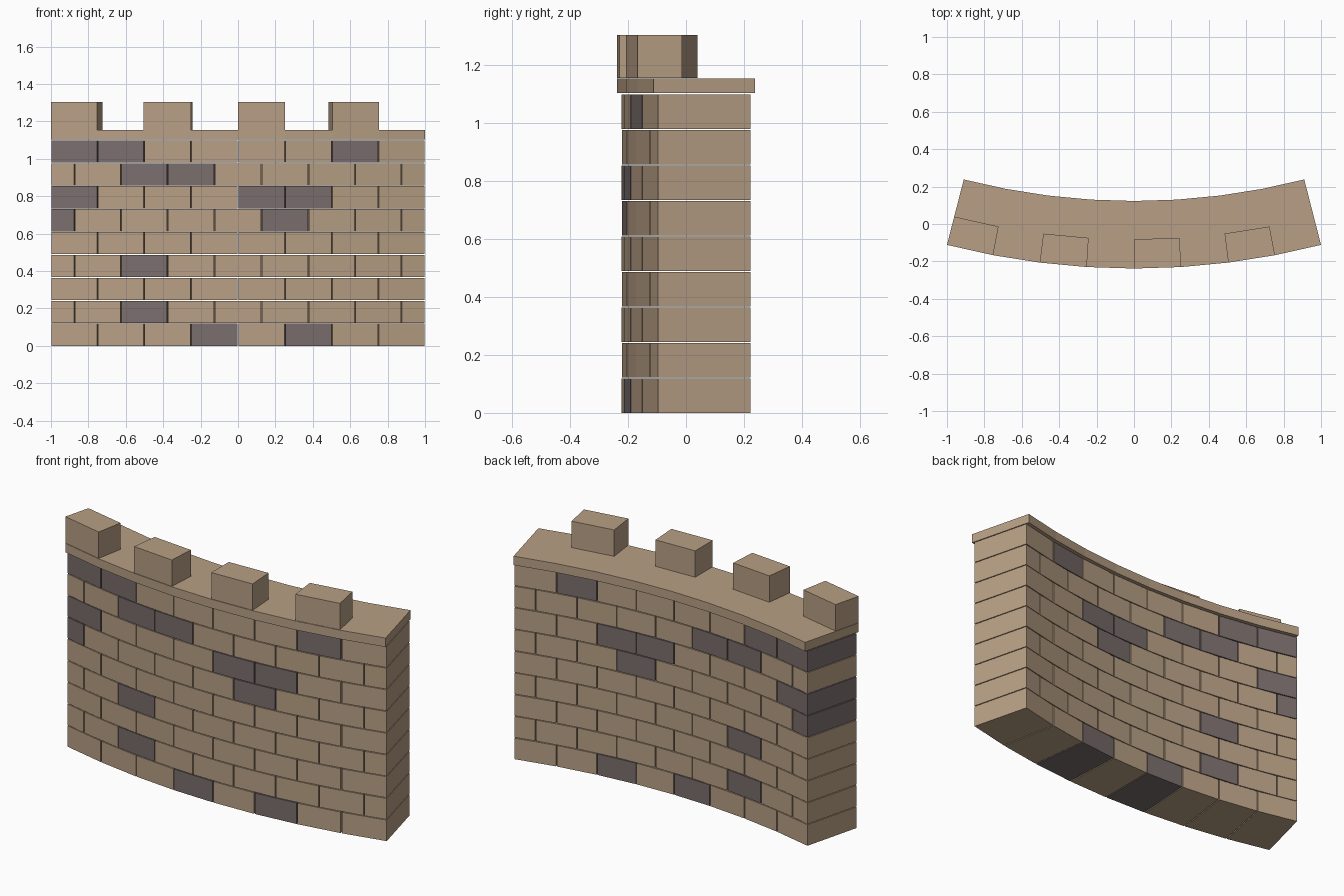
import bpy, bmesh, math

if "Cube" in bpy.data.objects:
    bpy.data.objects.remove(bpy.data.objects["Cube"])

HALF = math.radians(14.4)           # half of the arc swept by the wall
R_OUT = 1.0 / math.sin(HALF)        # outer radius of the coping
CY = R_OUT - 0.238                  # arc centre, behind the wall
R_IN = (CY - 0.238) / math.cos(HALF)
STEP = HALF / 4                     # angle of one full block
INSET = 0.016                       # coping overhang
PITCH, BED, JOINT = 0.1225, 0.004, 0.006


def material(name, rgb):
    m = bpy.data.materials.new(name)
    m.diffuse_color = (*rgb, 1)
    m.use_nodes = True
    m.node_tree.nodes["Principled BSDF"].inputs["Base Color"].default_value = m.diffuse_color
    return m


TAN = material("tan stone", (0.48, 0.35, 0.235))
DARK = material("dark stone", (0.195, 0.157, 0.152))


def block(bm, a0, a1, r_out, r_in, z0, z1, mat=0):
    """Flat-sided wedge block between two angles on the arc."""
    ring = [(r_out, a0), (r_out, a1), (r_in, a1), (r_in, a0)]
    low, high = ([bm.verts.new((r * math.sin(a), CY - r * math.cos(a), z))
                  for r, a in ring] for z in (z0, z1))
    faces = [bm.faces.new(low[::-1]), bm.faces.new(high)]
    for i in range(4):
        j = (i + 1) % 4
        faces.append(bm.faces.new((low[i], low[j], high[j], high[i])))
    for f in faces:
        f.material_index = mat


def finish(bm, name):
    me = bpy.data.meshes.new(name)
    bmesh.ops.recalc_face_normals(bm, faces=bm.faces)
    bm.to_mesh(me)
    bm.free()
    me.materials.append(TAN)
    me.materials.append(DARK)
    bpy.context.collection.objects.link(bpy.data.objects.new(name, me))


# Brick courses in running bond, with open joints; dark bricks by course
dark = {0: (3, 5), 1: (2,), 3: (2,), 5: (0, 5), 6: (0, 4, 5), 7: (2, 3), 8: (0, 1, 6)}
for row in range(9):
    if row % 2:
        cuts = [-4] + [k - 3.5 for k in range(8)] + [4]
    else:
        cuts = list(range(-4, 5))
    bm = bmesh.new()
    gap = JOINT / 2 / R_OUT
    for i in range(len(cuts) - 1):
        a0 = cuts[i] * STEP + (gap if i else 0)
        a1 = cuts[i + 1] * STEP - (gap if i < len(cuts) - 2 else 0)
        block(bm, a0, a1, R_OUT - INSET, R_IN + INSET, row * PITCH,
              (row + 1) * PITCH - BED, int(i in dark.get(row, ())))
    finish(bm, f"brick_course_{row + 1}")

# Coping slabs along the top
bm = bmesh.new()
for k in range(-4, 4):
    block(bm, k * STEP, (k + 1) * STEP, R_OUT, R_IN, 1.1025, 1.153)
finish(bm, "coping")

# Battlements on every other slab, flush with the front
for n, k in enumerate((-4, -2, 0, 2)):
    bm = bmesh.new()
    block(bm, k * STEP, (k + 1) * STEP, R_OUT, R_OUT - 0.156, 1.155, 1.304)
    finish(bm, f"battlement_{n + 1}")
